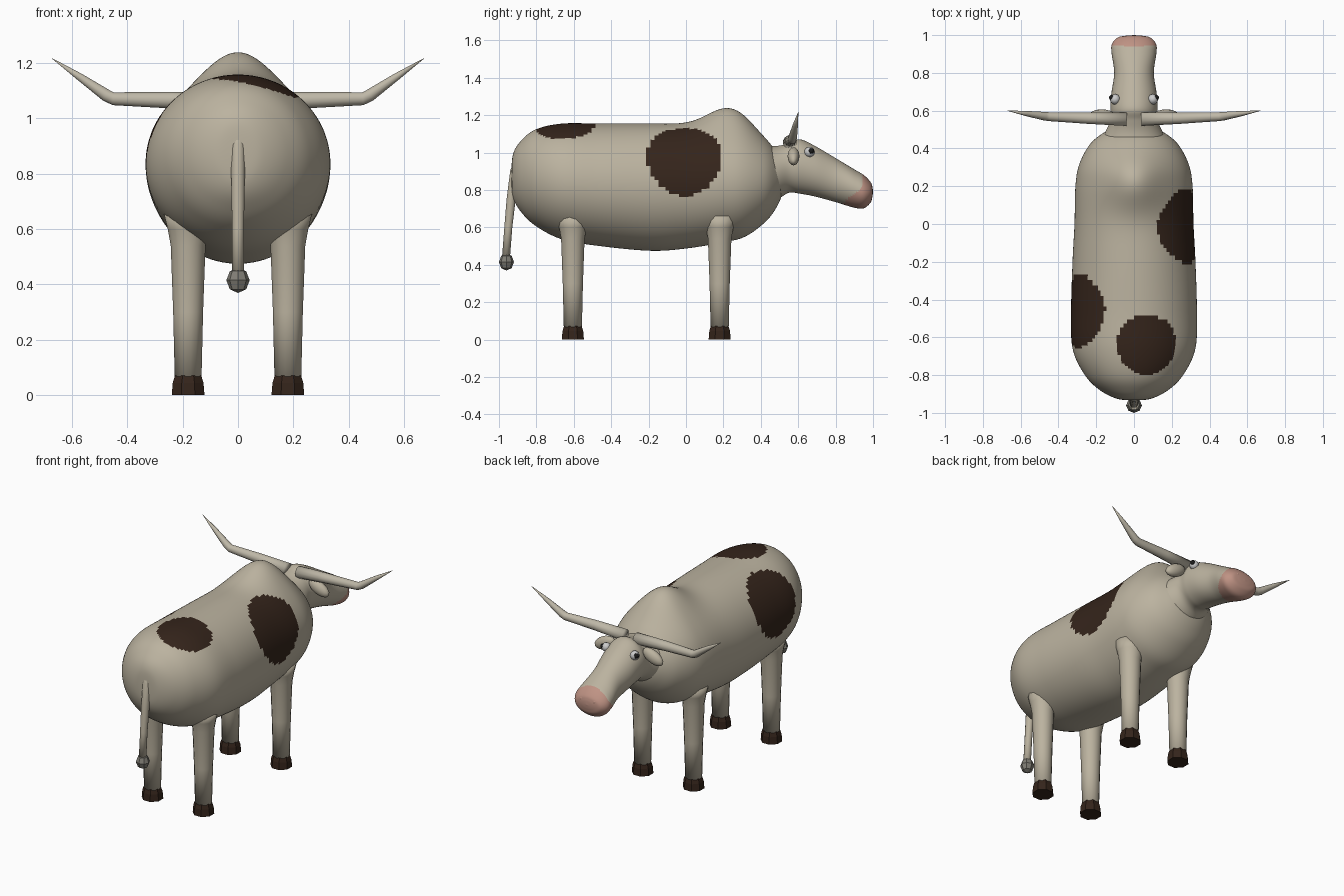
import bpy, bmesh, math
from mathutils import Vector

if "Cube" in bpy.data.objects:
    bpy.data.objects.remove(bpy.data.objects["Cube"])


def material(name, rgb):
    m = bpy.data.materials.new(name)
    m.diffuse_color = (*rgb, 1)
    m.use_nodes = True
    m.node_tree.nodes["Principled BSDF"].inputs["Base Color"].default_value = m.diffuse_color
    return m


HIDE = material("cream_hide", (0.50, 0.45, 0.35))
DARK = material("dark_brown", (0.035, 0.018, 0.011))
PINK = material("pink_skin", (0.52, 0.29, 0.23))
HORN = material("horn", (0.52, 0.48, 0.39))
GREY = material("tuft_grey", (0.22, 0.21, 0.18))
WHITE = material("eye_white", (0.6, 0.6, 0.58))
BLACK = material("pupil", (0.01, 0.01, 0.01))


def finish(name, rings, mats, smooth=True, patches=()):
    """Skin a list of point rings; faces inside a patch sphere use the second material."""
    bm = bmesh.new()
    loops = [[bm.verts.new(p) for p in r] for r in rings]
    n = len(loops[0])
    for a, b in zip(loops, loops[1:]):
        for i in range(n):
            j = (i + 1) % n
            bm.faces.new((a[i], a[j], b[j], b[i]))
    bm.faces.new(loops[0])
    bm.faces.new(loops[-1])
    bmesh.ops.remove_doubles(bm, verts=bm.verts, dist=0.0004)
    bmesh.ops.recalc_face_normals(bm, faces=bm.faces)
    for f in bm.faces:
        f.smooth = smooth
        c = f.calc_center_median()
        if any((c - Vector(p)).length < r for p, r in patches):
            f.material_index = 1
    me = bpy.data.meshes.new(name)
    bm.to_mesh(me)
    bm.free()
    for m in mats:
        me.materials.append(m)
    ob = bpy.data.objects.new(name, me)
    bpy.context.collection.objects.link(ob)
    return ob


def resample(st, steps):
    """Catmull-Rom through the stations."""
    v = [Vector(s) for s in st]
    v = [2 * v[0] - v[1]] + v + [2 * v[-1] - v[-2]]
    out = []
    for k in range(1, len(v) - 2):
        a, b, c, d = v[k - 1:k + 3]
        for i in range(steps):
            t = i / steps
            out.append(0.5 * (2 * b + (c - a) * t + (2 * a - 5 * b + 4 * c - d) * t * t
                              + (3 * b - a - 3 * c + d) * t ** 3))
    return out + [v[-2]]


def loft(name, stations, steps, seg, mats, patches, hump=0.0):
    """Oval sections along y from (y, half width, top z, bottom z)."""
    rings = []
    for y, w, top, bot in resample(stations, steps):
        ring = []
        for i in range(seg):
            a = 2 * math.pi * i / seg
            x = max(w, 0.0001) * math.cos(a)
            z = (top + bot) / 2 + max((top - bot) / 2, 0.0001) * math.sin(a)
            if math.sin(a) > 0:
                z += (hump * math.sin(a) * math.exp(-0.5 * ((y - 0.23) / 0.11) ** 2)
                      * math.exp(-0.5 * (x / 0.12) ** 2))
            ring.append((x, y, z))
        rings.append(ring)
    return finish(name, rings, mats, True, patches)


def tube(name, pts, seg, mat, smooth=True):
    """Round tube along points (x, y, z, radius)."""
    rings = []
    p = [Vector(q[:3]) for q in pts]
    for k, q in enumerate(pts):
        t = (p[min(k + 1, len(p) - 1)] - p[max(k - 1, 0)]).normalized()
        u = t.cross(Vector((0, 1, 0))).normalized()
        w = t.cross(u)
        rings.append([p[k] + q[3] * (u * math.cos(a) + w * math.sin(a))
                      for a in (2 * math.pi * (i + 0.5) / seg for i in range(seg))])
    return finish(name, rings, [mat], smooth)


def ball(name, loc, scale, mat, seg=16, rot=(0, 0, 0), smooth=True):
    bpy.ops.mesh.primitive_uv_sphere_add(segments=seg, ring_count=max(seg // 2, 4),
                                         radius=1, location=loc, rotation=rot)
    ob = bpy.context.object
    ob.name = name
    ob.scale = scale
    ob.data.materials.append(mat)
    for f in ob.data.polygons:
        f.use_smooth = smooth
    return ob


# Body with shoulder hump and three dark patches
loft("body", [
    (-.935, 0, .87, .87), (-.925, .09, .99, .76), (-.88, .18, 1.065, .68),
    (-.80, .26, 1.125, .605), (-.66, .325, 1.155, .535), (-.46, .333, 1.155, .50),
    (-.19, .325, 1.155, .475), (0, .315, 1.15, .487), (.20, .31, 1.14, .52),
    (.315, .29, 1.12, .55), (.42, .235, 1.06, .625), (.48, .165, 1.0, .70),
    (.515, .09, .94, .78), (.525, 0, .86, .86)],
    10, 112, [HIDE, DARK],
    [((.24, -.01, .96), .205), ((-.26, -.46, .95), .2), ((.07, -.64, 1.13), .16)],
    hump=0.1)

# Head and neck with pink muzzle
loft("head", [
    (.38, .20, 1.04, .72), (.48, .155, 1.035, .745), (.55, .125, 1.05, .785),
    (.61, .125, 1.07, .78), (.69, .12, 1.035, .765), (.80, .105, .97, .735),
    (.90, .118, .91, .705), (.95, .118, .88, .702), (.985, .09, .845, .73),
    (.996, .05, .82, .76), (1.0, 0, .79, .79)],
    8, 56, [HIDE, PINK], [((0, .97, .755), .135)])

for s, side in ((1, "right"), (-1, "left")):
    # Legs and hooves
    for y, end in ((.18, "front"), (-.605, "hind")):
        x = s * .18
        tube(f"{end}_leg_{side}", [(x, y, .05, .049), (x, y, .3, .055), (x, y, .54, .064),
                                   (x, y, .6, .075), (x, y, .66, .09)], 16, HIDE)
        tube(f"{end}_hoof_{side}", [(x, y, 0, .064), (x, y, .045, .06), (x, y, .072, .051)],
             8, DARK, False)
    # Horn
    tube(f"horn_{side}", [(s * .04, .555, 1.055, .037), (s * .24, .56, 1.065, .031),
                          (s * .45, .568, 1.07, .024), (s * .475, .571, 1.082, .023),
                          (s * .57, .585, 1.148, .014), (s * .67, .6, 1.215, .001)], 12, HORN)
    # Ear, eye and nostril
    ball(f"ear_{side}", (s * .17, .575, .98), (.075, .032, .04), HIDE, rot=(0, s * .45, 0))
    ball(f"eye_{side}", (s * .1, .66, 1.003), (.028, .028, .028), WHITE, 12)
    ball(f"pupil_{side}", (s * .117, .669, 1.008), (.016, .016, .016), BLACK, 10)
    ball(f"nostril_{side}", (s * .045, .982, .815), (.017, .014, .014), PINK, 10)

# Tail and tuft
tube("tail", [(0, -.88, .99, .02), (0, -.915, .9, .026), (0, -.935, .75, .025),
              (0, -.95, .6, .022), (0, -.963, .43, .022)], 12, HIDE)
ball("tail_tuft", (0, -.96, .415), (.042, .04, .046), GREY, 8, smooth=False)
